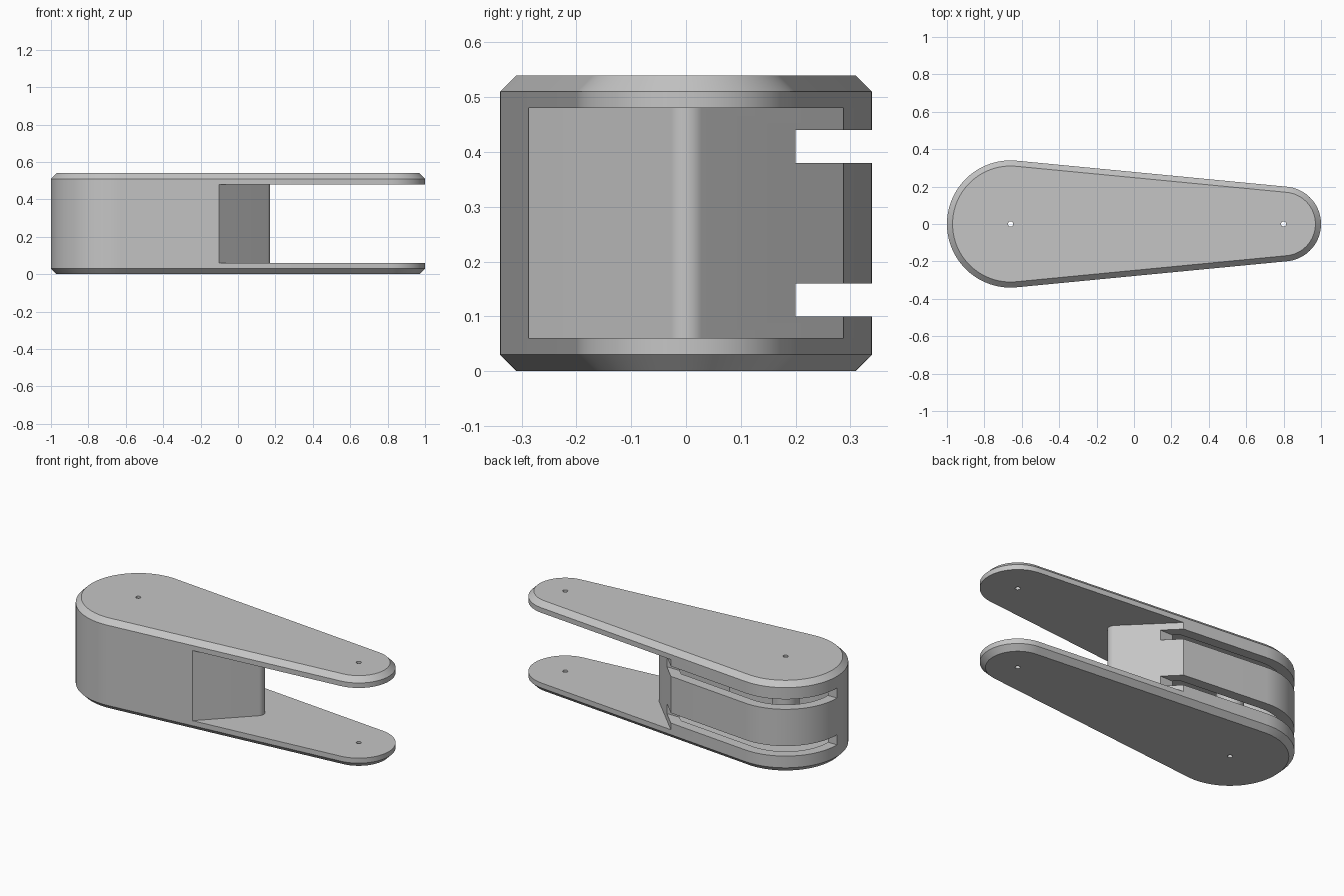
import bpy, bmesh
from math import sin, cos, pi, sqrt, asin

cube = bpy.data.objects.get("Cube")
if cube:
    bpy.data.objects.remove(cube, do_unlink=True)

# Main dimensions
BIG_X, BIG_R = -0.66, 0.34
SMALL_X, SMALL_R = 0.80, 0.20
PLATE, CHAMFER, HEIGHT = 0.06, 0.03, 0.54
WALL, APEX_X, HOLE_R = 0.06, 0.187, 0.014
TILT = asin((BIG_R - SMALL_R) / (SMALL_X - BIG_X))
TANGENT = pi / 2 - TILT

grey = bpy.data.materials.new("satin_grey")
grey.use_nodes = True
colour = (0.56, 0.56, 0.56, 1)
grey.diffuse_color = colour
grey.node_tree.nodes["Principled BSDF"].inputs["Base Color"].default_value = colour


def arc(x, r, a0, a1, n):
    return [(x + r * cos(a0 + (a1 - a0) * i / n), r * sin(a0 + (a1 - a0) * i / n))
            for i in range(n + 1)]


def link_outline(inset):
    """Two round ends joined by their tangents."""
    return (arc(SMALL_X, SMALL_R - inset, -TANGENT, TANGENT, 40)
            + arc(BIG_X, BIG_R - inset, TANGENT, 2 * pi - TANGENT, 64))


def body_outline(inset, tip_r):
    """Round end, tapering sides and a wedge with a rounded tip."""
    apex = APEX_X - inset * sqrt(2)
    r, s, c = BIG_R - inset, sin(TILT), cos(TILT)
    x = (c * apex - BIG_X * s - r) / (c - s)
    y = apex - x
    return (arc(apex - tip_r * sqrt(2), tip_r, -pi / 4, pi / 4, 12) + [(x, y)]
            + arc(BIG_X, r, TANGENT, 2 * pi - TANGENT, 64) + [(x, -y)])


def loft(name, layers):
    """Solid through matching (outline, z) layers."""
    bm = bmesh.new()
    rings = [[bm.verts.new((x, y, z)) for x, y in pts] for pts, z in layers]
    bm.faces.new(rings[0][::-1])
    bm.faces.new(rings[-1])
    for low, high in zip(rings, rings[1:]):
        for i in range(len(low)):
            j = (i + 1) % len(low)
            bm.faces.new((low[i], low[j], high[j], high[i]))
    bmesh.ops.recalc_face_normals(bm, faces=bm.faces)
    mesh = bpy.data.meshes.new(name)
    bm.to_mesh(mesh)
    bm.free()
    mesh.materials.append(grey)
    obj = bpy.data.objects.new(name, mesh)
    bpy.context.collection.objects.link(obj)
    return obj


def prism(name, pts, z0, z1):
    return loft(name, [(pts, z0), (pts, z1)])


def cut(obj, cutters):
    """Subtract the cutters and bake the result."""
    for cutter in cutters:
        cutter.hide_render = True
        mod = obj.modifiers.new("cut", "BOOLEAN")
        mod.operation, mod.solver, mod.object = "DIFFERENCE", "EXACT", cutter
    graph = bpy.context.evaluated_depsgraph_get()
    graph.update()
    baked = bpy.data.meshes.new_from_object(obj.evaluated_get(graph))
    obj.modifiers.clear()
    obj.data = baked


# Cutters: pin holes, hollow core, two slots opening to the back
holes = [prism("hole_cutter", arc(x, HOLE_R, 0, 2 * pi * 23 / 24, 23), -0.1, HEIGHT + 0.1)
         for x in (BIG_X, SMALL_X)]
core = prism("core_cutter", body_outline(WALL, 0.01), 0, HEIGHT)
slot_plan = [(-1.1, 0), (-0.4, 0), (-0.4, 0.2), (0.3, 0.2), (0.3, 0.5), (-1.1, 0.5)]
slots = [prism("slot_cutter", slot_plan, z, z + 0.06) for z in (0.10, 0.38)]

# Chamfered plates
outer, inner = link_outline(0), link_outline(CHAMFER)
bottom_plate = loft("bottom_plate", [(inner, 0), (outer, CHAMFER), (outer, PLATE)])
top_plate = loft("top_plate", [(outer, HEIGHT - PLATE), (outer, HEIGHT - CHAMFER),
                               (inner, HEIGHT)])
cut(bottom_plate, holes)
cut(top_plate, holes)

# Hollow body between the plates, with its hinge post
body = prism("body_shell", body_outline(0, 0.04), PLATE, HEIGHT - PLATE)
cut(body, [core] + slots)
post = prism("hinge_post", arc(BIG_X, 0.075, 0, 2 * pi * 31 / 32, 31), PLATE, HEIGHT - PLATE)
cut(post, holes[:1])

for cutter in holes + slots + [core]:
    bpy.data.objects.remove(cutter, do_unlink=True)

# Smooth the round surfaces, keep the edges crisp
bpy.ops.object.select_all(action="DESELECT")
for part in (bottom_plate, top_plate, body, post):
    part.select_set(True)
    bpy.context.view_layer.objects.active = part
bpy.ops.object.shade_smooth_by_angle(angle=pi / 6)
